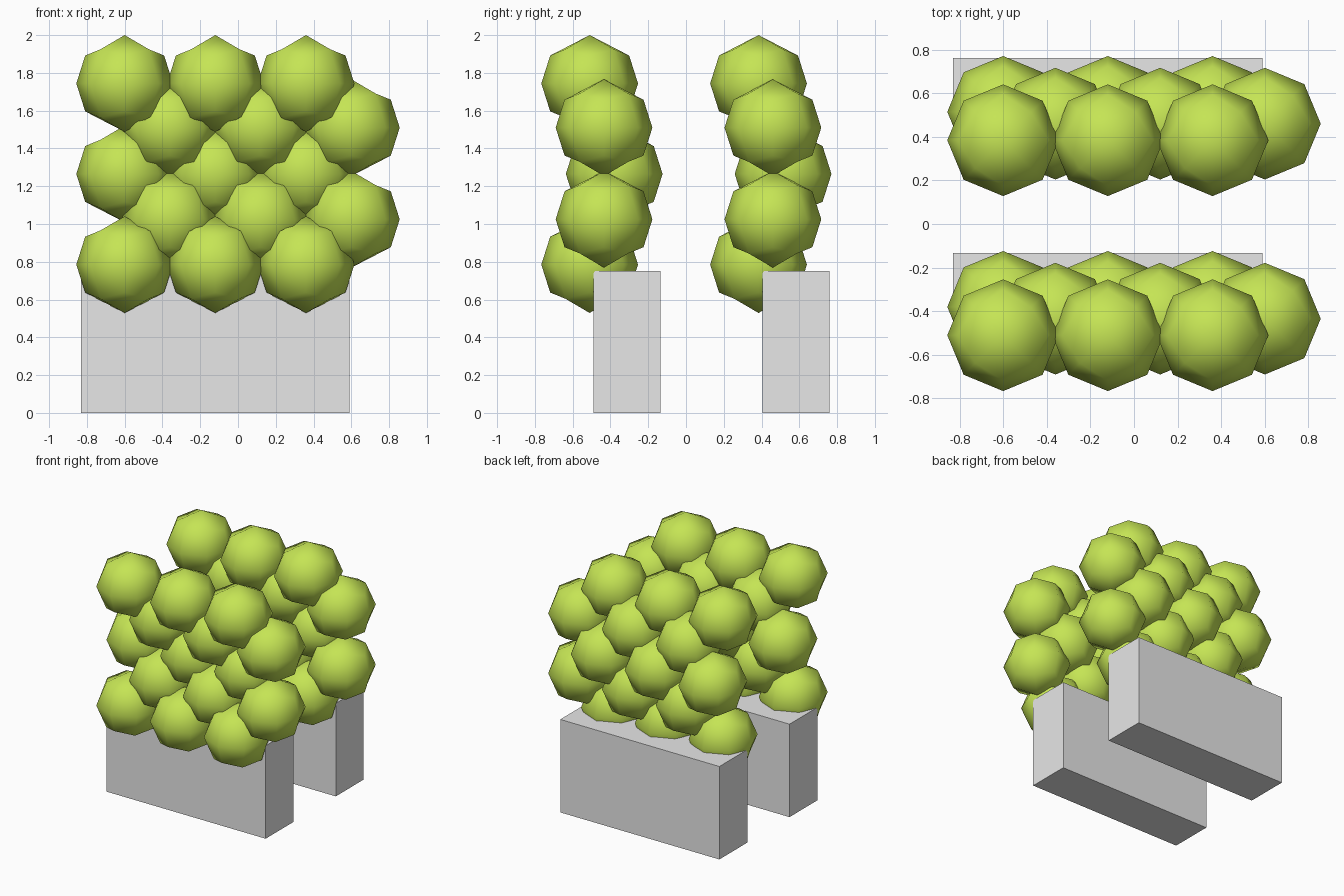
import bpy
import bmesh
import math
from mathutils import Matrix

if "Cube" in bpy.data.objects:
    bpy.data.objects.remove(bpy.data.objects["Cube"], do_unlink=True)


def make_material(name, color):
    mat = bpy.data.materials.new(name)
    mat.use_nodes = True
    mat.diffuse_color = color
    mat.node_tree.nodes["Principled BSDF"].inputs["Base Color"].default_value = color
    return mat


def add_object(name, mesh, location):
    obj = bpy.data.objects.new(name, mesh)
    obj.location = location
    bpy.context.collection.objects.link(obj)


leaf_green = make_material("leaf green", (0.56, 0.78, 0.09, 1))
stone_grey = make_material("stone grey", (0.8, 0.8, 0.8, 1))

# Leaf ball: a cube split once, rounded to a sphere and turned edge-on
RADIUS = 0.256
bm = bmesh.new()
bmesh.ops.create_cube(bm, size=1)
bmesh.ops.subdivide_edges(bm, edges=bm.edges[:], cuts=1, use_grid_fill=True)
for v in bm.verts:
    v.co = v.co.normalized() * RADIUS
bm.transform(Matrix.Rotation(math.radians(45), 4, "Z"))
for f in bm.faces:
    f.smooth = True
ball_mesh = bpy.data.meshes.new("leaf_ball")
bm.to_mesh(ball_mesh)
bm.free()
ball_mesh.materials.append(leaf_green)

# Planter block
bm = bmesh.new()
bmesh.ops.create_cube(bm, size=1)
bm.transform(Matrix.Diagonal((1.42, 0.356, 0.75, 1)))
block_mesh = bpy.data.meshes.new("planter_block")
bm.to_mesh(block_mesh)
bm.free()
block_mesh.materials.append(stone_grey)

# Staggered rows of balls: first x, y within the hedge, height
ROWS = [
    (-0.60, -0.07, 1.744),
    (-0.36, 0.006, 1.51),
    (-0.60, 0.06, 1.265),
    (-0.36, 0.006, 1.025),
    (-0.60, -0.07, 0.785),
]

# Two matching hedges, one in front of the other
for side, y in (("front", -0.44), ("back", 0.454)):
    add_object(f"{side}_planter_block", block_mesh, (-0.12, y + 0.128, 0.375))
    for row, (x, dy, z) in enumerate(ROWS):
        for i in range(3):
            add_object(f"{side}_leaf_ball_{row}_{i}", ball_mesh, (x + 0.48 * i, y + dy, z))
